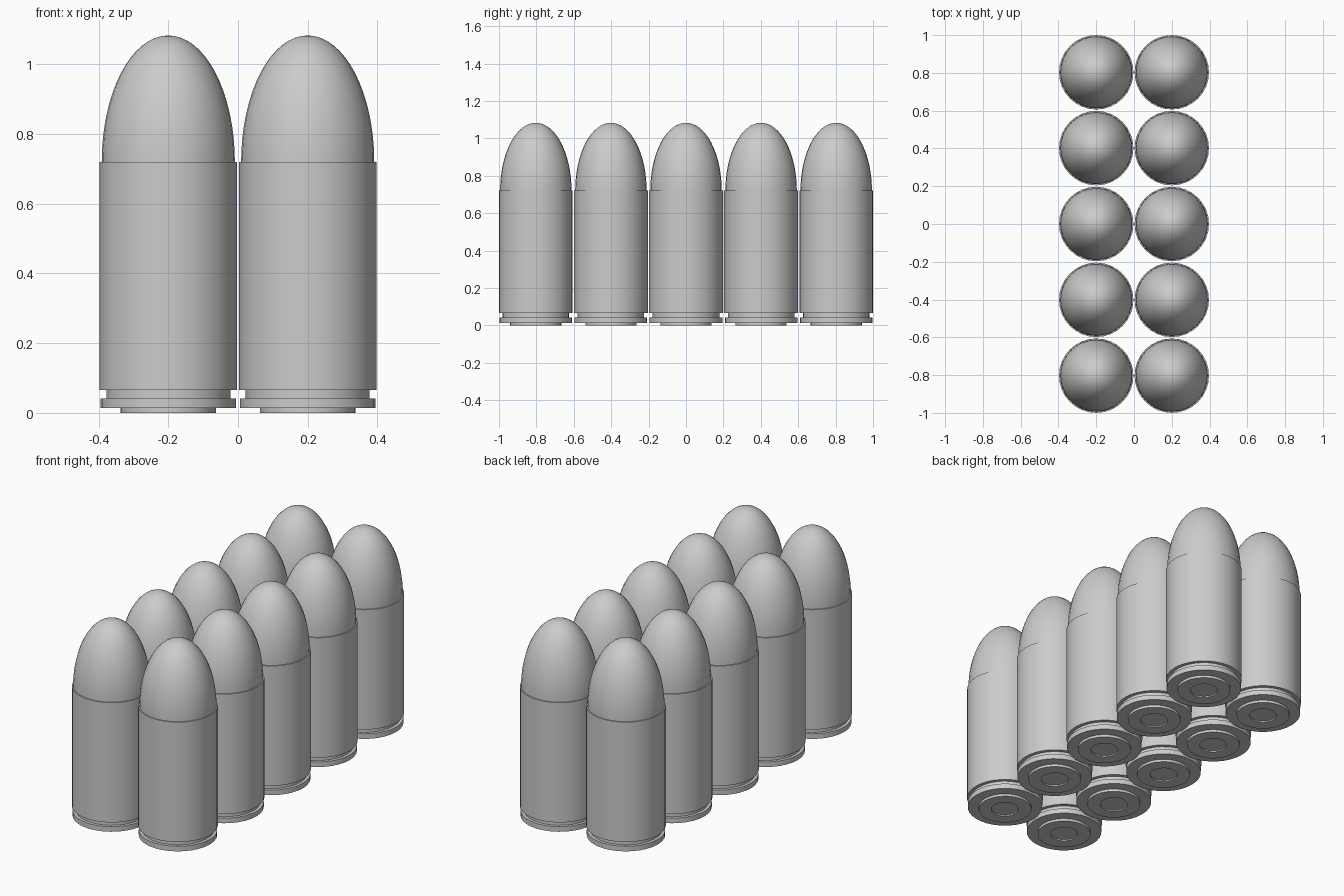
import bpy, bmesh
from math import sin, cos, pi, radians

cube = bpy.data.objects.get("Cube")
if cube:
    bpy.data.objects.remove(cube, do_unlink=True)

SEGMENTS = 32
STEP_X, STEP_Y = 0.4, 0.4015

# Single plain grey for the whole set
grey = bpy.data.materials.new("plain_grey")
grey.use_nodes = True
colour = (0.6, 0.6, 0.6, 1)
grey.diffuse_color = colour
grey.node_tree.nodes["Principled BSDF"].inputs["Base Color"].default_value = colour


def lathe(name, profile):
    """Spin a (radius, height) profile around z into a smooth mesh."""
    bm = bmesh.new()
    verts = [bm.verts.new((r, 0, z)) for r, z in profile]
    edges = [bm.edges.new(pair) for pair in zip(verts, verts[1:])]
    bmesh.ops.spin(bm, geom=verts + edges, cent=(0, 0, 0), axis=(0, 0, 1),
                   angle=2 * pi, steps=SEGMENTS, use_merge=True)
    bmesh.ops.remove_doubles(bm, verts=bm.verts, dist=1e-5)
    bmesh.ops.recalc_face_normals(bm, faces=bm.faces)
    mesh = bpy.data.meshes.new(name)
    bm.to_mesh(mesh)
    bm.free()
    mesh.materials.append(grey)
    obj = bpy.data.objects.new(name, mesh)
    bpy.context.collection.objects.link(obj)
    bpy.ops.object.select_all(action='DESELECT')
    obj.select_set(True)
    bpy.context.view_layer.objects.active = obj
    bpy.ops.object.shade_smooth_by_angle(angle=radians(30))
    return obj


# Casing: recessed centre, raised base disc, rim, groove, wall and mouth
casing = lathe("casing", [
    (0, 0.007), (0.07, 0.007), (0.07, 0), (0.137, 0), (0.137, 0.014),
    (0.194, 0.014), (0.194, 0.042), (0.178, 0.042), (0.178, 0.066),
    (0.197, 0.066), (0.197, 0.72), (0.185, 0.72), (0.185, 0.7), (0, 0.7)])

# Rounded tip: half an ellipse seated in the casing mouth
RINGS = 16
arc = [(0.191 * cos(i / RINGS * pi / 2), 0.72 + 0.363 * sin(i / RINGS * pi / 2))
       for i in range(RINGS)]
tip = lathe("tip", [(0, 0.7), (0.191, 0.7)] + arc + [(0, 1.083)])

# Two columns of five, sharing the same meshes
for part in (casing, tip):
    base_name = part.name
    for col in range(2):
        for row in range(5):
            first = col == 0 and row == 0
            obj = part if first else part.copy()
            if not first:
                bpy.context.collection.objects.link(obj)
            obj.name = f"{base_name}_{col + 1}_{row + 1}"
            obj.location = ((col - 0.5) * STEP_X, (row - 2) * STEP_Y, 0)
